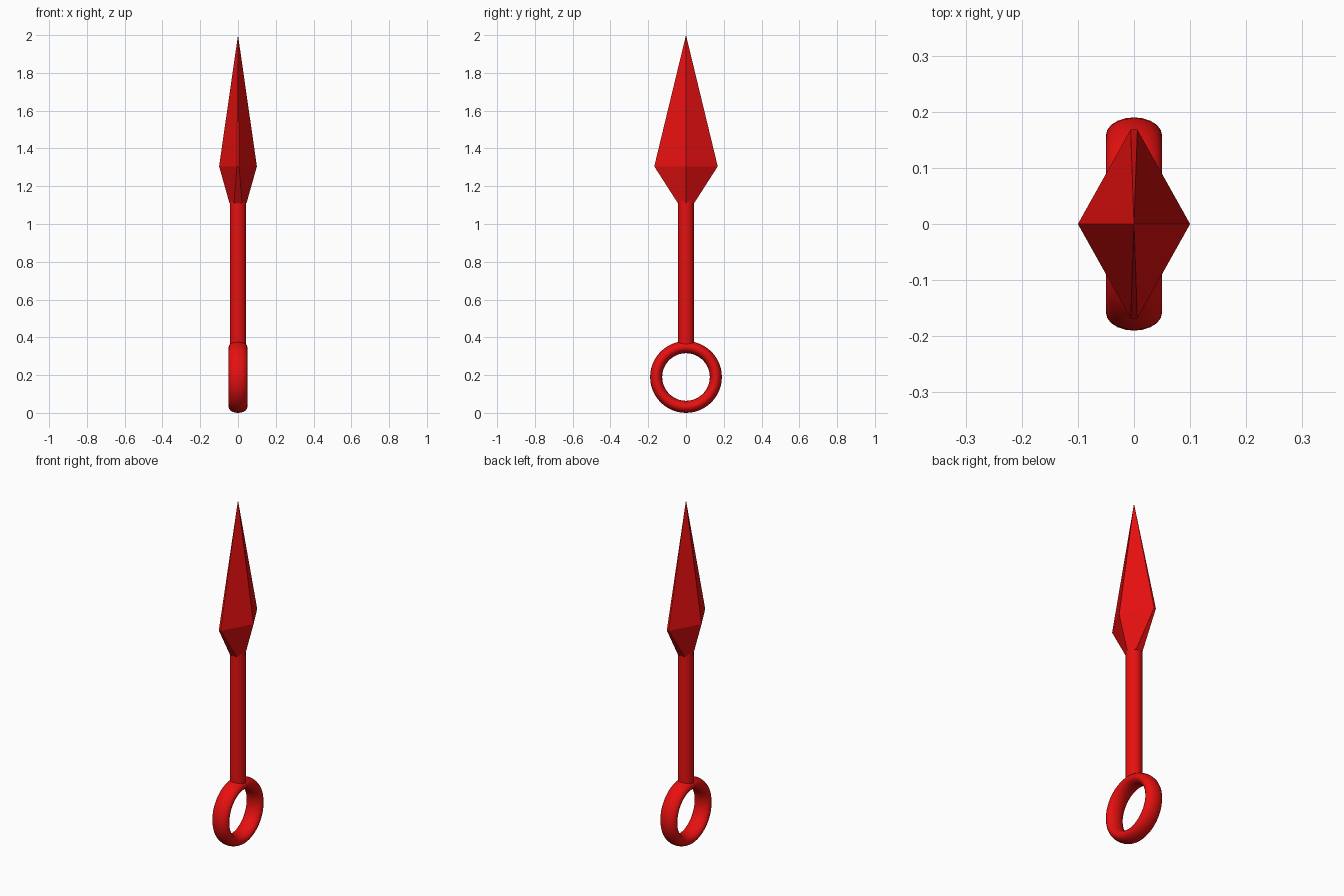
import bpy, bmesh
from math import cos, sin, tau, radians

cube = bpy.data.objects.get("Cube")
if cube:
    bpy.data.objects.remove(cube, do_unlink=True)

red = bpy.data.materials.new("red_metal")
red.use_nodes = True
colour = (0.8, 0.005, 0.005, 1)
red.diffuse_color = colour
red.node_tree.nodes["Principled BSDF"].inputs["Base Color"].default_value = colour


def finish(bm, name, smooth=False):
    bmesh.ops.recalc_face_normals(bm, faces=bm.faces[:])
    mesh = bpy.data.meshes.new(name)
    bm.to_mesh(mesh)
    bm.free()
    obj = bpy.data.objects.new(name, mesh)
    bpy.context.collection.objects.link(obj)
    mesh.materials.append(red)
    if smooth:
        bpy.ops.object.select_all(action="DESELECT")
        obj.select_set(True)
        bpy.context.view_layer.objects.active = obj
        bpy.ops.object.shade_smooth_by_angle(angle=radians(40))
    return obj


# Ring: upright loop with an oval section, wider than it is thick
major, thick, half_width, centre_z = 0.158, 0.032, 0.05, 0.19
around, section = 48, 20
bm = bmesh.new()
loops = []
for i in range(around):
    a = tau * i / around
    loop = []
    for j in range(section):
        b = tau * j / section
        r = major + thick * cos(b)
        loop.append(bm.verts.new((half_width * sin(b), r * cos(a), centre_z + r * sin(a))))
    loops.append(loop)
for i in range(around):
    p, q = loops[i], loops[(i + 1) % around]
    for j in range(section):
        k = (j + 1) % section
        bm.faces.new((p[j], p[k], q[k], q[j]))
finish(bm, "ring", smooth=True)

# Handle: plain round rod from the ring into the blade
bottom, top = 0.35, 1.13
bm = bmesh.new()
bmesh.ops.create_cone(bm, cap_ends=True, segments=32, radius1=0.043, radius2=0.043, depth=top - bottom)
bmesh.ops.translate(bm, verts=bm.verts[:], vec=(0, 0, (bottom + top) / 2))
finish(bm, "handle", smooth=True)


# Blade: six-sided section with narrow blunted edges, tapering to a point
def blade_loop(bm, ridge, edge_x, edge_y, z):
    points = [(ridge, 0), (edge_x, edge_y), (-edge_x, edge_y),
              (-ridge, 0), (-edge_x, -edge_y), (edge_x, -edge_y)]
    return [bm.verts.new((x, y, z)) for x, y in points]


bm = bmesh.new()
base = blade_loop(bm, 0.045, 0.021, 0.043, 1.11)
shoulder = blade_loop(bm, 0.1, 0.006, 0.168, 1.305)
tip = bm.verts.new((0, 0, 2))
bm.faces.new(base)
for i in range(6):
    k = (i + 1) % 6
    bm.faces.new((base[i], base[k], shoulder[k], shoulder[i]))
    bm.faces.new((shoulder[i], shoulder[k], tip))
finish(bm, "blade")
